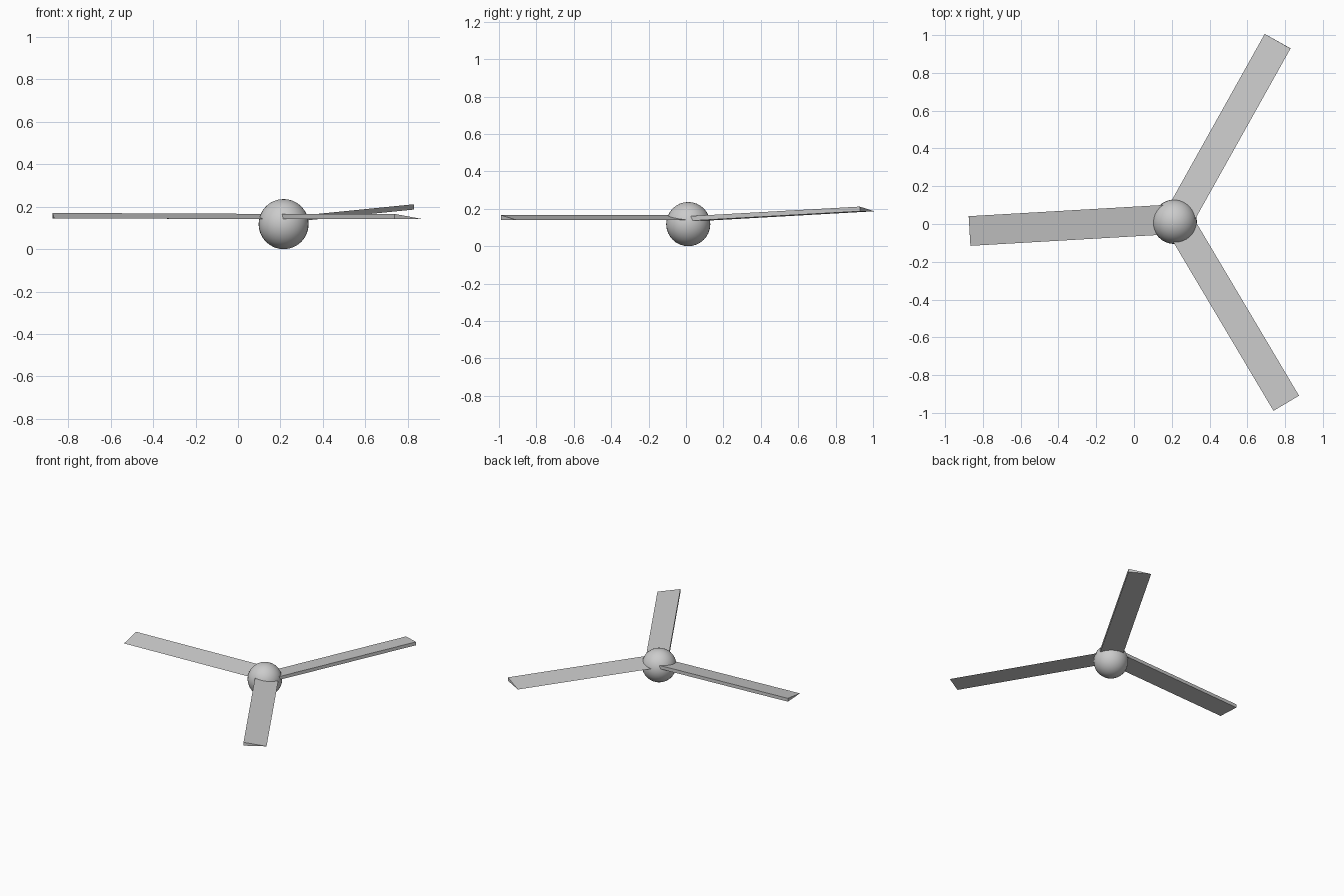
import bpy
import bmesh
import math
from mathutils import Matrix, Vector

cube = bpy.data.objects.get("Cube")
if cube:
    bpy.data.objects.remove(cube, do_unlink=True)

# One plain grey for the whole model
grey = bpy.data.materials.new("light_grey")
grey.use_nodes = True
colour = (0.6, 0.6, 0.6, 1.0)
grey.diffuse_color = colour
grey.node_tree.nodes["Principled BSDF"].inputs["Base Color"].default_value = colour

LENGTH, WIDTH, THICK = 1.055, 0.157, 0.025


def add_blade(name, root, heading, rise):
    """Wedge blade: thick edge starts at root, thin edge on its left."""
    bm = bmesh.new()
    profile = [(0, 0, 0), (0, WIDTH, 0), (0, 0, THICK)]
    end = bm.faces.new([bm.verts.new(p) for p in profile])
    tip = bmesh.ops.extrude_face_region(bm, geom=[end], use_keep_orig=True)
    tip_verts = [g for g in tip["geom"] if isinstance(g, bmesh.types.BMVert)]
    bmesh.ops.translate(bm, verts=tip_verts, vec=(LENGTH, 0, 0))
    bmesh.ops.recalc_face_normals(bm, faces=bm.faces)
    mesh = bpy.data.meshes.new(name)
    bm.to_mesh(mesh)
    bm.free()
    mesh.materials.append(grey)
    blade = bpy.data.objects.new(name, mesh)
    bpy.context.collection.objects.link(blade)
    blade.matrix_world = (Matrix.Translation(Vector(root))
                          @ Matrix.Rotation(math.radians(heading), 4, "Z")
                          @ Matrix.Rotation(math.radians(-rise), 4, "Y"))


# Round hub
bpy.ops.mesh.primitive_uv_sphere_add(segments=32, ring_count=16, radius=0.118,
                                     location=(0.215, 0.012, 0.118))
hub = bpy.context.object
hub.name = "hub"
hub.data.materials.append(grey)
bpy.ops.object.shade_smooth_by_angle()

# Three blades: root corner, heading and upward tilt in degrees
add_blade("back_blade", (0.315, 0.01, 0.135), 60.8, 2.8)
add_blade("side_blade", (0.178, 0.102, 0.141), 183.3, 0.25)
add_blade("front_blade", (0.2, -0.082, 0.141), -59.3, 0)
